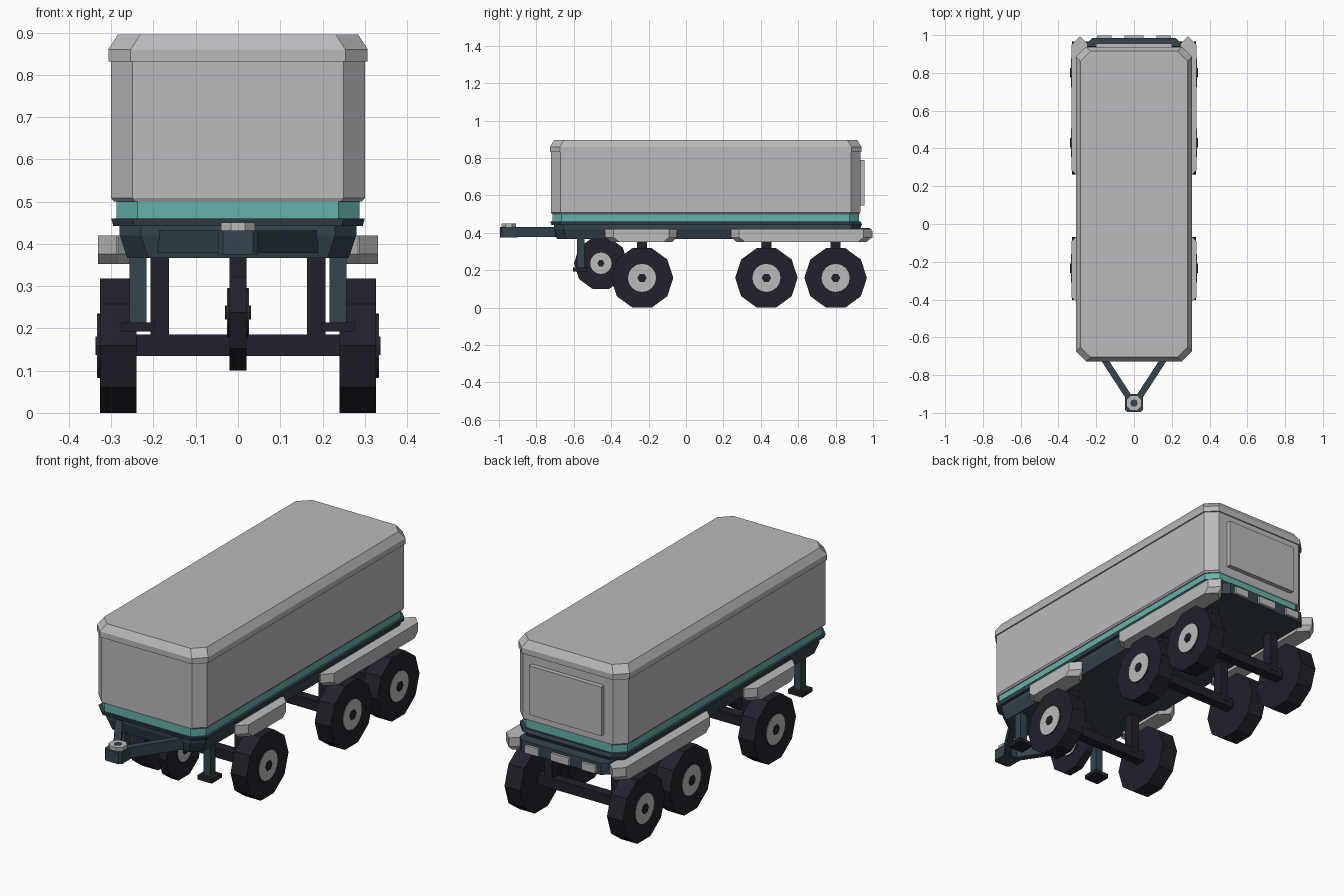
import bpy, bmesh, math
from mathutils import Matrix, Vector

cube = bpy.data.objects.get("Cube")
if cube:
    bpy.data.objects.remove(cube, do_unlink=True)


def material(name, rgb):
    m = bpy.data.materials.new(name)
    m.use_nodes = True
    m.diffuse_color = (*rgb, 1)
    m.node_tree.nodes["Principled BSDF"].inputs["Base Color"].default_value = (*rgb, 1)
    return m


BODY = material("body grey", (0.49, 0.49, 0.51))
TRIM = material("trim grey", (0.50, 0.50, 0.49))
TEAL = material("teal", (0.13, 0.45, 0.40))
FRAME = material("frame slate", (0.035, 0.058, 0.075))
TYRE = material("tyre black", (0.016, 0.015, 0.024))


def finish(name, bm, mat):
    bmesh.ops.recalc_face_normals(bm, faces=bm.faces)
    me = bpy.data.meshes.new(name)
    bm.to_mesh(me)
    bm.free()
    me.materials.append(mat)
    ob = bpy.data.objects.new(name, me)
    bpy.context.collection.objects.link(ob)
    return ob


def loft(name, rings, mat):
    """Stack of chamfered rectangles, each (z, x0, x1, y0, y1, chamfer)."""
    bm = bmesh.new()
    loops = []
    for z, x0, x1, y0, y1, c in rings:
        pts = [(x0 + c, y0), (x1 - c, y0), (x1, y0 + c), (x1, y1 - c),
               (x1 - c, y1), (x0 + c, y1), (x0, y1 - c), (x0, y0 + c)]
        loops.append([bm.verts.new((x, y, z)) for x, y in pts])
    for a, b in zip(loops, loops[1:]):
        for i in range(8):
            j = (i + 1) % 8
            bm.faces.new((a[i], a[j], b[j], b[i]))
    bm.faces.new(loops[0])
    bm.faces.new(loops[-1])
    return finish(name, bm, mat)


def box(name, x, y, z, mat):
    """Box from (min, max) ranges."""
    bm = bmesh.new()
    bmesh.ops.create_cube(bm, size=1)
    for v in bm.verts:
        v.co = Vector(r[0] if c < 0 else r[1] for c, r in zip(v.co, (x, y, z)))
    return finish(name, bm, mat)


def disc(name, centre, radius, depth, sides, mat, axis="X", turn=0):
    bm = bmesh.new()
    bmesh.ops.create_cone(bm, cap_ends=True, segments=sides, radius1=radius,
                          radius2=radius, depth=depth)
    rot = Matrix.Rotation(math.radians(turn), 4, "Z")
    if axis == "X":
        rot = Matrix.Rotation(math.pi / 2, 4, "Y") @ rot
    bm.transform(Matrix.Translation(centre) @ rot)
    return finish(name, bm, mat)


def beam(name, a, b, width, z, mat):
    """Horizontal beam between two plan points."""
    a, b = Vector(a), Vector(b)
    d = (b - a).normalized() * width / 2
    n = Vector((-d.y, d.x))
    bm = bmesh.new()
    low, high = [[bm.verts.new((*p, h)) for p in (a + n, b + n, b - n, a - n)] for h in z]
    bm.faces.new(low)
    bm.faces.new(high)
    for i in range(4):
        j = (i + 1) % 4
        bm.faces.new((low[i], low[j], high[j], high[i]))
    return finish(name, bm, mat)


# Cargo body with overhanging bevelled roof
loft("cargo_body", [(0.50, -0.293, 0.293, -0.718, 0.928, 0.05),
                    (0.508, -0.30, 0.30, -0.722, 0.932, 0.05),
                    (0.832, -0.30, 0.30, -0.722, 0.932, 0.05)], BODY)
loft("roof", [(0.832, -0.307, 0.307, -0.728, 0.938, 0.053),
              (0.86, -0.307, 0.307, -0.728, 0.938, 0.053),
              (0.896, -0.284, 0.284, -0.705, 0.915, 0.053)], BODY)
box("rear_door", (-0.2, 0.2), (0.92, 0.955), (0.545, 0.79), BODY)

# Teal band and chassis
loft("teal_band", [(0.455, -0.288, 0.288, -0.715, 0.925, 0.05),
                   (0.503, -0.288, 0.288, -0.715, 0.925, 0.05)], TEAL)
loft("chassis", [(0.367, -0.262, 0.262, -0.69, 0.92, 0.05),
                 (0.42, -0.28, 0.28, -0.705, 0.93, 0.05),
                 (0.442, -0.28, 0.28, -0.705, 0.94, 0.05),
                 (0.442, -0.295, 0.295, -0.72, 0.94, 0.05),
                 (0.46, -0.30, 0.30, -0.725, 0.935, 0.05)], FRAME)

# Rear bumper and lamps
loft("rear_bumper", [(0.367, -0.25, 0.25, 0.85, 0.985, 0.03),
                     (0.425, -0.25, 0.25, 0.85, 0.985, 0.03)], FRAME)
for name, x, w in (("right_lamp", -0.158, 0.038), ("centre_lamp", 0, 0.05),
                   ("left_lamp", 0.158, 0.038)):
    box(name, (x - w, x + w), (0.97, 0.998), (0.372, 0.41), TRIM)

# Drawbar and coupling
for side, s in (("left", 1), ("right", -1)):
    beam(side + "_drawbar", (s * 0.175, -0.69), (s * 0.012, -0.94), 0.034, (0.378, 0.432), FRAME)
loft("coupling_block", [(0.375, -0.047, 0.047, -0.995, -0.9, 0.012),
                        (0.432, -0.047, 0.047, -0.995, -0.9, 0.012)], FRAME)
disc("coupling_ring", (0, -0.948, 0.44), 0.043, 0.02, 8, TRIM, "Z", 22.5)
disc("coupling_hole", (0, -0.948, 0.447), 0.02, 0.008, 8, FRAME, "Z")


def wheel(name, x, y, z, radius, width, hub, sides):
    """Ten-sided tyre with a hub plate and cap on each side listed."""
    disc(name + "_tyre", (x, y, z), radius, width, 10, TYRE)
    for s in sides:
        face = x + s * width / 2
        disc(name + "_rim", (face, y, z), hub, 0.01, 16, TYRE)
        disc(name + "_hub_plate", (face + s * 0.004, y, z), hub * 0.99, 0.005, 16, TRIM)
        disc(name + "_hub_cap", (face + s * 0.006, y, z), hub * 0.33, 0.009, 6, TYRE)


# Axles, struts and wheels
for label, y in (("front", -0.235), ("middle", 0.43), ("rear", 0.80)):
    box(label + "_axle", (-0.25, 0.25), (y - 0.025, y + 0.025), (0.135, 0.185), TYRE)
    for side, s in (("left", 1), ("right", -1)):
        xs = sorted((s * 0.163, s * 0.207))
        box(f"{label}_{side}_strut", xs, (y - 0.027, y + 0.027), (0.16, 0.38), TYRE)
        wheel(f"{label}_{side}_wheel", s * 0.2835, y, 0.159, 0.167, 0.087, 0.076, (s,))

# Spare wheel under the front
wheel("spare_wheel", 0, -0.455, 0.237, 0.144, 0.04, 0.058, (1, -1))

# Mudguards and landing legs
for side, s in (("left", 1), ("right", -1)):
    x0, x1 = sorted((s * 0.24, s * 0.331))
    for label, y0, y1 in (("front", -0.432, -0.048), ("rear", 0.24, 0.992)):
        loft(f"{label}_{side}_mudguard", [(0.352, x0, x1, y0 + 0.03, y1 - 0.025, 0.044),
                                          (0.376, x0, x1, y0, y1, 0.044),
                                          (0.42, x0, x1, y0, y1, 0.044)], TRIM)
    box(side + "_landing_leg", sorted((s * 0.217, s * 0.257)), (-0.583, -0.543),
        (0.2, 0.4), FRAME)
    box(side + "_landing_foot", sorted((s * 0.197, s * 0.277)), (-0.603, -0.523),
        (0.193, 0.214), TYRE)
